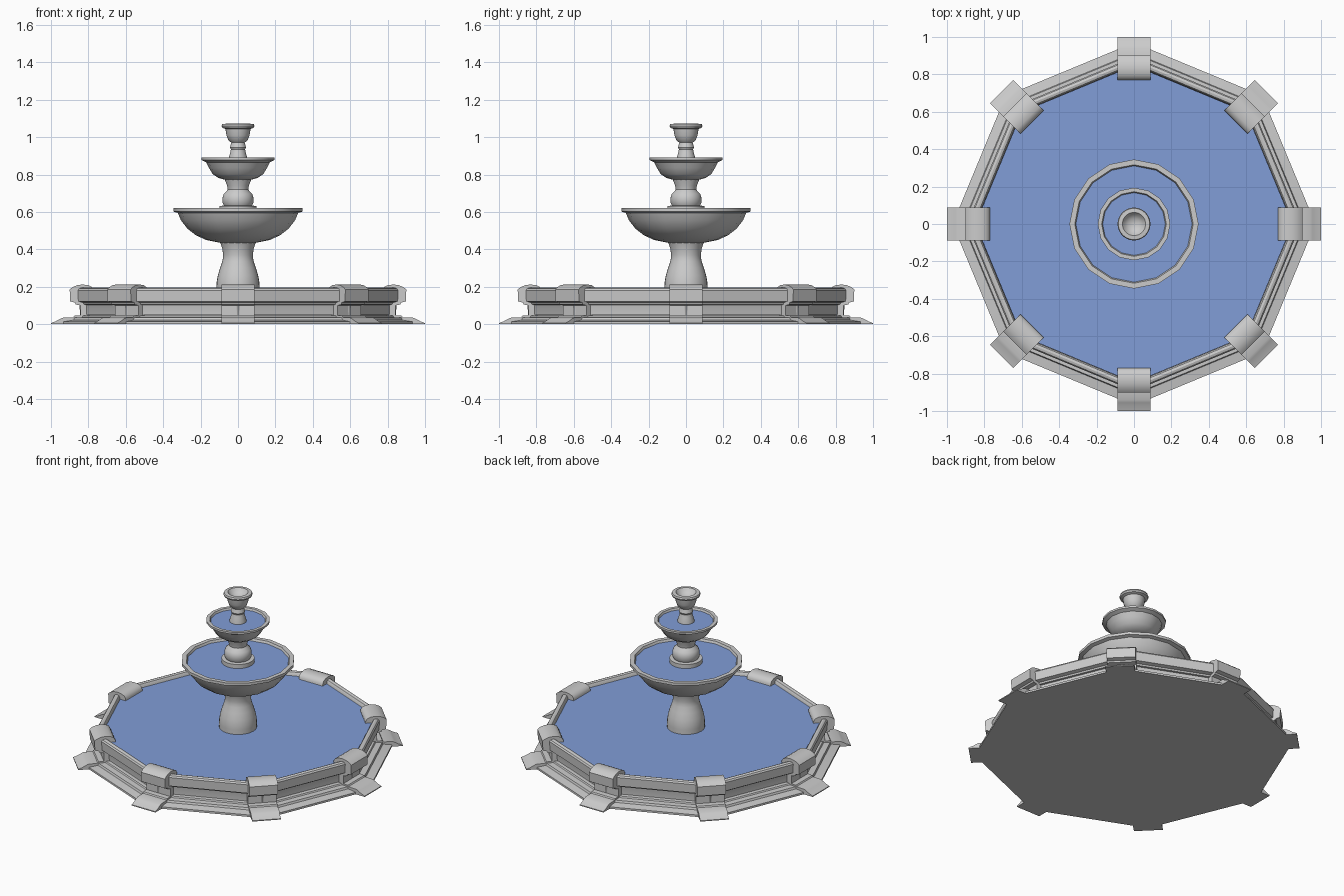
import bpy, bmesh, math
from mathutils import Matrix

water_mat = bpy.data.materials.new("water")
water_mat.diffuse_color = (0.22, 0.34, 0.68, 1)


def finish(name, bm, angle=35, mat=None):
    bmesh.ops.remove_doubles(bm, verts=bm.verts, dist=1e-5)
    bmesh.ops.recalc_face_normals(bm, faces=bm.faces)
    me = bpy.data.meshes.new(name)
    bm.to_mesh(me)
    bm.free()
    ob = bpy.data.objects.new(name, me)
    bpy.context.collection.objects.link(ob)
    if mat:
        me.materials.append(mat)
    bpy.ops.object.select_all(action='DESELECT')
    bpy.context.view_layer.objects.active = ob
    ob.select_set(True)
    bpy.ops.object.shade_smooth_by_angle(angle=math.radians(angle))
    return ob


def lathe(name, profile, sides, angle=35):
    """Turn an (r, z) profile around the z axis."""
    bm = bmesh.new()
    rings = [[bm.verts.new((r * math.cos(2 * math.pi * i / sides),
                            r * math.sin(2 * math.pi * i / sides), z))
              for i in range(sides)] for r, z in profile]
    for a, b in zip(rings, rings[1:]):
        for i in range(sides):
            j = (i + 1) % sides
            bm.faces.new((a[i], a[j], b[j], b[i]))
    return finish(name, bm, angle)


def water(name, radius, z, sides):
    bm = bmesh.new()
    bmesh.ops.create_circle(bm, cap_ends=True, segments=sides, radius=radius,
                            matrix=Matrix.Translation((0, 0, z)))
    ob = finish(name, bm, 35, water_mat)
    if ob.data.polygons[0].normal.z < 0:
        ob.data.flip_normals()


def corner_block(name, profile, half, turn):
    """Extrude a radial (r, z) profile sideways and turn it to its corner."""
    bm = bmesh.new()
    f = bm.faces.new([bm.verts.new((r, -half, z)) for r, z in profile])
    new = bmesh.ops.extrude_face_region(bm, geom=[f], use_keep_orig=True)["geom"]
    bmesh.ops.translate(bm, vec=(0, 2 * half, 0),
                        verts=[v for v in new if isinstance(v, bmesh.types.BMVert)])
    bmesh.ops.rotate(bm, verts=bm.verts, matrix=Matrix.Rotation(turn, 3, 'Z'))
    finish(name, bm)


# Octagonal basin with moulded wall and closed floor
lathe("basin_wall", [
    (0, 0), (0.97, 0), (0.97, 0.013), (0.915, 0.022), (0.91, 0.035),
    (0.87, 0.037), (0.865, 0.045), (0.83, 0.047), (0.83, 0.10), (0.86, 0.105),
    (0.865, 0.115), (0.89, 0.122), (0.893, 0.18), (0.886, 0.19), (0.872, 0.195),
    (0.858, 0.191), (0.85, 0.18), (0.845, 0.05), (0, 0.05)], 8)
water("basin_water", 0.848, 0.17, 8)

# Pier at each basin corner, with flared foot and rounded cap
pier = [(0.77, 0.04), (0.995, 0), (1.0, 0.006), (0.975, 0.015), (0.955, 0.026),
        (0.94, 0.034), (0.88, 0.037), (0.875, 0.045), (0.842, 0.047),
        (0.842, 0.10), (0.868, 0.105), (0.872, 0.115), (0.897, 0.122),
        (0.9, 0.185), (0.885, 0.198), (0.86, 0.208), (0.832, 0.212),
        (0.80, 0.208), (0.78, 0.198), (0.77, 0.18)]
pier[0:2] = [(0.77, 0.0), (1.0, 0.0)]
for k in range(8):
    corner_block(f"basin_pier_{k + 1}", pier, 0.088, k * math.pi / 4)

# Lower pedestal, bowl and water
lathe("lower_pedestal", [
    (0, 0.05), (0.112, 0.05), (0.115, 0.2), (0.114, 0.225), (0.108, 0.26),
    (0.096, 0.30), (0.084, 0.335), (0.08, 0.355), (0.08, 0.37), (0.083, 0.40),
    (0.093, 0.43), (0.1, 0.45), (0, 0.45)], 32)
lathe("lower_bowl", [
    (0, 0.435), (0.095, 0.435), (0.17, 0.45), (0.225, 0.475), (0.27, 0.51),
    (0.305, 0.555), (0.322, 0.595), (0.345, 0.602), (0.345, 0.62),
    (0.317, 0.62), (0.305, 0.59), (0.2, 0.53), (0, 0.51)], 16)
water("lower_bowl_water", 0.312, 0.605, 16)

# Upper pedestal, bowl and water
lathe("upper_pedestal", [
    (0, 0.59), (0.1, 0.59), (0.1, 0.632), (0.075, 0.634), (0.083, 0.65),
    (0.083, 0.675), (0.076, 0.697), (0.06, 0.712), (0.055, 0.72),
    (0.058, 0.74), (0.068, 0.765), (0.075, 0.79), (0, 0.79)], 32)
lathe("upper_bowl", [
    (0, 0.772), (0.07, 0.772), (0.105, 0.782), (0.135, 0.802), (0.155, 0.835),
    (0.17, 0.865), (0.194, 0.877), (0.194, 0.89), (0.173, 0.89),
    (0.165, 0.87), (0.1, 0.83), (0, 0.82)], 16)
water("upper_bowl_water", 0.17, 0.877, 16)

# Finial cup with hollow top
lathe("top_cup", [
    (0, 0.86), (0.052, 0.86), (0.05, 0.89), (0.042, 0.915), (0.038, 0.935),
    (0.043, 0.945), (0.04, 0.955), (0.036, 0.97), (0.052, 0.985), (0.062, 1.01),
    (0.067, 1.044), (0.084, 1.05), (0.088, 1.06), (0.084, 1.07), (0.062, 1.072),
    (0.05, 1.055), (0.03, 1.04), (0, 1.035)], 32)
